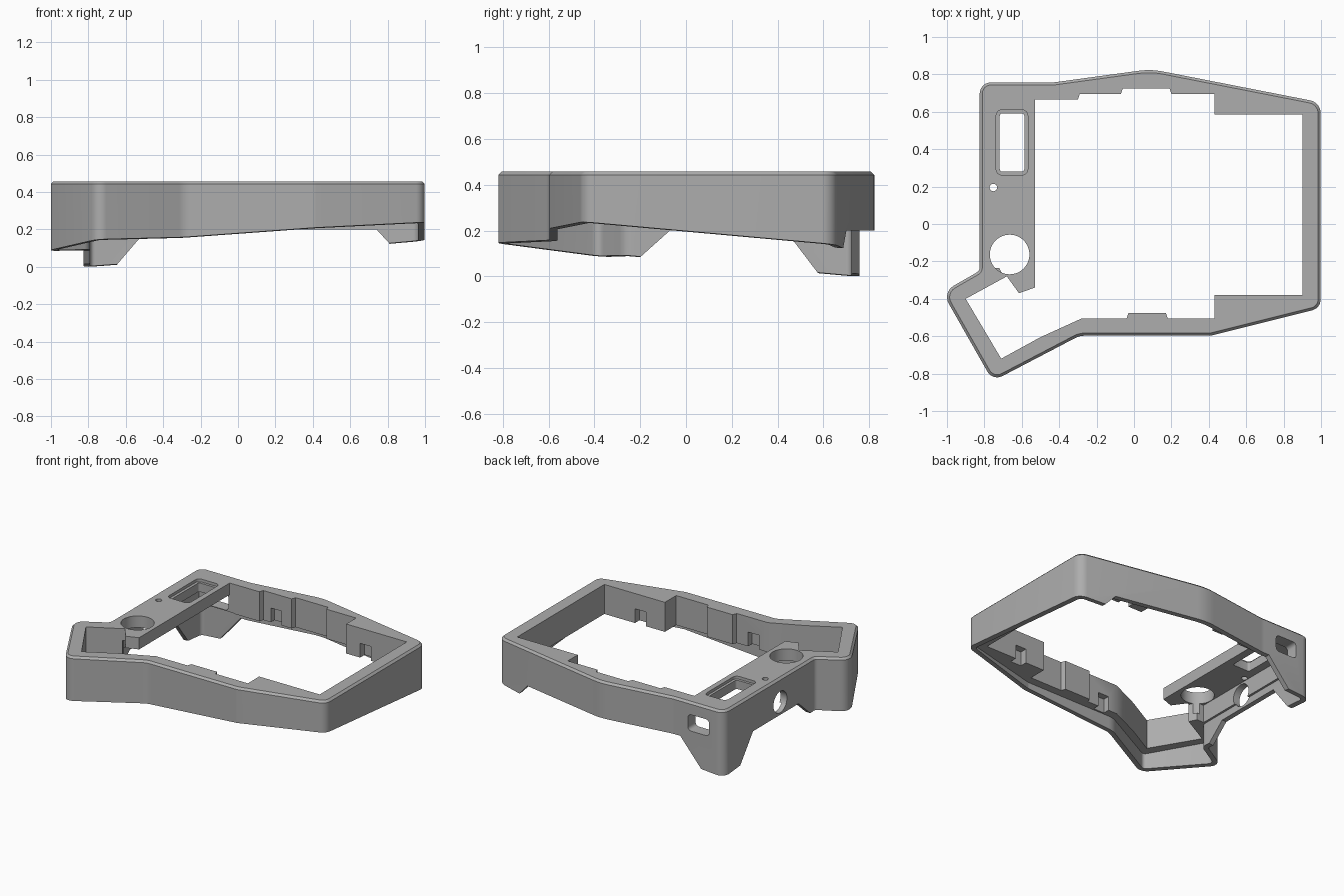
import bpy, bmesh, math
from mathutils import Vector, Matrix

cube = bpy.data.objects.get("Cube")
if cube:
    bpy.data.objects.remove(cube, do_unlink=True)

TOP = 0.457


def rounded(corners, seg=7):
    """Closed outline from (x, y, radius) corners, each replaced by a tangent arc."""
    out, n = [], len(corners)
    for i, (x, y, r) in enumerate(corners):
        p = Vector((x, y))
        a = (Vector(corners[i - 1][:2]) - p).normalized()
        b = (Vector(corners[(i + 1) % n][:2]) - p).normalized()
        half = a.angle(b) / 2
        centre = p + (a + b).normalized() * (r / math.sin(half))
        t = r / math.tan(half)
        va, vb = p + a * t - centre, p + b * t - centre
        sweep = math.atan2(va.x * vb.y - va.y * vb.x, va.dot(vb))
        for k in range(seg + 1):
            out.append(centre + Matrix.Rotation(sweep * k / seg, 2) @ va)
    return out


def inset(pts, d):
    """Move a counter-clockwise outline inwards by d."""
    out, n = [], len(pts)
    for i, p in enumerate(pts):
        u = (p - pts[i - 1]).normalized()
        v = (pts[(i + 1) % n] - p).normalized()
        nu, nv = Vector((-u.y, u.x)), Vector((-v.y, v.x))
        out.append(p + (nu + nv) * (d / (1 + nu.dot(nv))))
    return out


def circle(cx, cy, r, n=32):
    return [(cx + r * math.cos(2 * math.pi * i / n),
             cy + r * math.sin(2 * math.pi * i / n)) for i in range(n)]


def rect(x0, x1, y0, y1, r=0.0):
    c = [(x0, y0, r), (x1, y0, r), (x1, y1, r), (x0, y1, r)]
    return rounded(c, 4) if r else [p[:2] for p in c]


def prism(name, pts, lo, hi, axis="z", bevel=0.0):
    """Extrude a 2D profile along an axis: z uses (x,y), y uses (x,z), x uses (y,z)."""
    place = {"z": lambda a, b, t: (a, b, t),
             "y": lambda a, b, t: (a, t, b),
             "x": lambda a, b, t: (t, a, b)}[axis]
    bm = bmesh.new()
    low = [bm.verts.new(place(p[0], p[1], lo)) for p in pts]
    high = [bm.verts.new(place(p[0], p[1], hi)) for p in pts]
    bm.faces.new(low[::-1])
    cap = bm.faces.new(high)
    n = len(pts)
    for i in range(n):
        j = (i + 1) % n
        bm.faces.new((low[i], low[j], high[j], high[i]))
    bmesh.ops.recalc_face_normals(bm, faces=bm.faces)
    if bevel:
        bmesh.ops.bevel(bm, geom=list(cap.edges), offset=bevel, segments=1,
                        affect="EDGES", profile=0.5)
    me = bpy.data.meshes.new(name)
    bm.to_mesh(me)
    bm.free()
    ob = bpy.data.objects.new(name, me)
    bpy.context.scene.collection.objects.link(ob)
    return ob


# Outer body with a chamfered top rim
outline = rounded([
    (-0.825, 0.757, 0.06), (-0.825, -0.25, 0.03), (-1.025, -0.365, 0.07),
    (-0.755, -0.84, 0.06), (-0.29, -0.597, 0.12), (0.41, -0.597, 0.1),
    (0.998, -0.45, 0.06), (0.998, 0.65, 0.07), (0.09, 0.828, 0.4),
    (-0.43, 0.757, 0.2)])
case = prism("keyboard_case", outline, -0.1, TOP, bevel=0.014)

cutters = []


def cut(*args, **kw):
    cutters.append(prism("cutter", *args, **kw))


# Main opening with stepped key columns and thumb area
cut([(-0.53, 0.665), (-0.53, -0.34), (-0.615, -0.37), (-0.68, -0.28),
     (-0.9, -0.4), (-0.71, -0.72), (-0.5, -0.605), (-0.28, -0.505),
     (-0.04, -0.505), (-0.03, -0.475), (0.17, -0.475), (0.18, -0.505),
     (0.43, -0.505), (0.43, -0.38), (0.9, -0.38), (0.9, 0.585),
     (0.43, 0.585), (0.43, 0.695), (0.2, 0.695), (0.19, 0.725),
     (-0.06, 0.725), (-0.07, 0.695), (-0.29, 0.695), (-0.3, 0.665)], -0.3, 0.7)
# Recess for the base plate, leaving a thin skirt
cut(inset(outline, 0.035), -0.3, 0.25)
# Hollow below the left control strip
cut([(-0.775, 0.672), (-0.775, -0.235), (-0.72, -0.235), (-0.62, -0.45),
     (-0.5, -0.45), (-0.5, 0.672)], -0.25, 0.375)
# Arches between the feet, on the back wall and on the left wall
cut([(-0.70, -0.05), (0.97, -0.05), (0.74, 0.2), (-0.485, 0.2)], 0.5, 1.0, axis="y")
cut([(-0.35, -0.05), (0.625, -0.05), (0.435, 0.2), (-0.07, 0.2)], -1.1, -0.6, axis="x")
# Screen window with a shallow step, knob hole and small hole
cut(rect(-0.737, -0.568, 0.262, 0.61, 0.03), 0.437, 0.6)
cut(rect(-0.718, -0.586, 0.28, 0.592, 0.015), 0.3, 0.6)
cut(circle(-0.665, -0.163, 0.106, 48), 0.3, 0.6)
cut(circle(-0.752, 0.195, 0.02, 20), 0.3, 0.6)
# Ports in the back wall and the side wall
cut(rect(-0.71, -0.545, 0.255, 0.37, 0.025), 0.6, 1.0, axis="y")
cut(circle(0.134, 0.29, 0.075), -1.1, -0.7, axis="x")
# Clip notches in the inner walls
for x, y0, y1 in ((-0.19, 0.6, 0.735), (0.58, 0.5, 0.635),
                  (-0.17, -0.55, -0.4), (0.62, -0.43, -0.3)):
    cut(rect(x - 0.042, x + 0.042, y0, y1), 0.2, 0.35)

# Sloped underside
floor = prism("cutter", rect(-1.5, 1.5, -1.5, 1.5), -1.0, 0.0)
for v in floor.data.vertices:
    if v.co.z > -0.5:
        v.co.z = 0.237 + 0.0725 * (v.co.x - 0.98) - 0.09 * (v.co.y + 0.45)
cutters.append(floor)

for c in cutters:
    c.hide_render = True
    m = case.modifiers.new("cut", "BOOLEAN")
    m.operation = "DIFFERENCE"
    m.solver = "EXACT"
    m.object = c

# Bake the cuts and drop the cutters
deps = bpy.context.evaluated_depsgraph_get()
deps.update()
baked = bpy.data.meshes.new_from_object(case.evaluated_get(deps))
case.modifiers.clear()
case.data = baked
baked.name = "keyboard_case"
for c in cutters:
    bpy.data.objects.remove(c, do_unlink=True)

# Plain grey plastic
mat = bpy.data.materials.new("grey_plastic")
mat.use_nodes = True
grey = (0.42, 0.42, 0.42, 1.0)
mat.diffuse_color = grey
mat.node_tree.nodes["Principled BSDF"].inputs["Base Color"].default_value = grey
baked.materials.clear()
baked.materials.append(mat)
for p in baked.polygons:
    p.material_index = 0

for o in bpy.context.selected_objects:
    o.select_set(False)
case.select_set(True)
bpy.context.view_layer.objects.active = case
bpy.ops.object.shade_smooth_by_angle(angle=math.radians(25))
